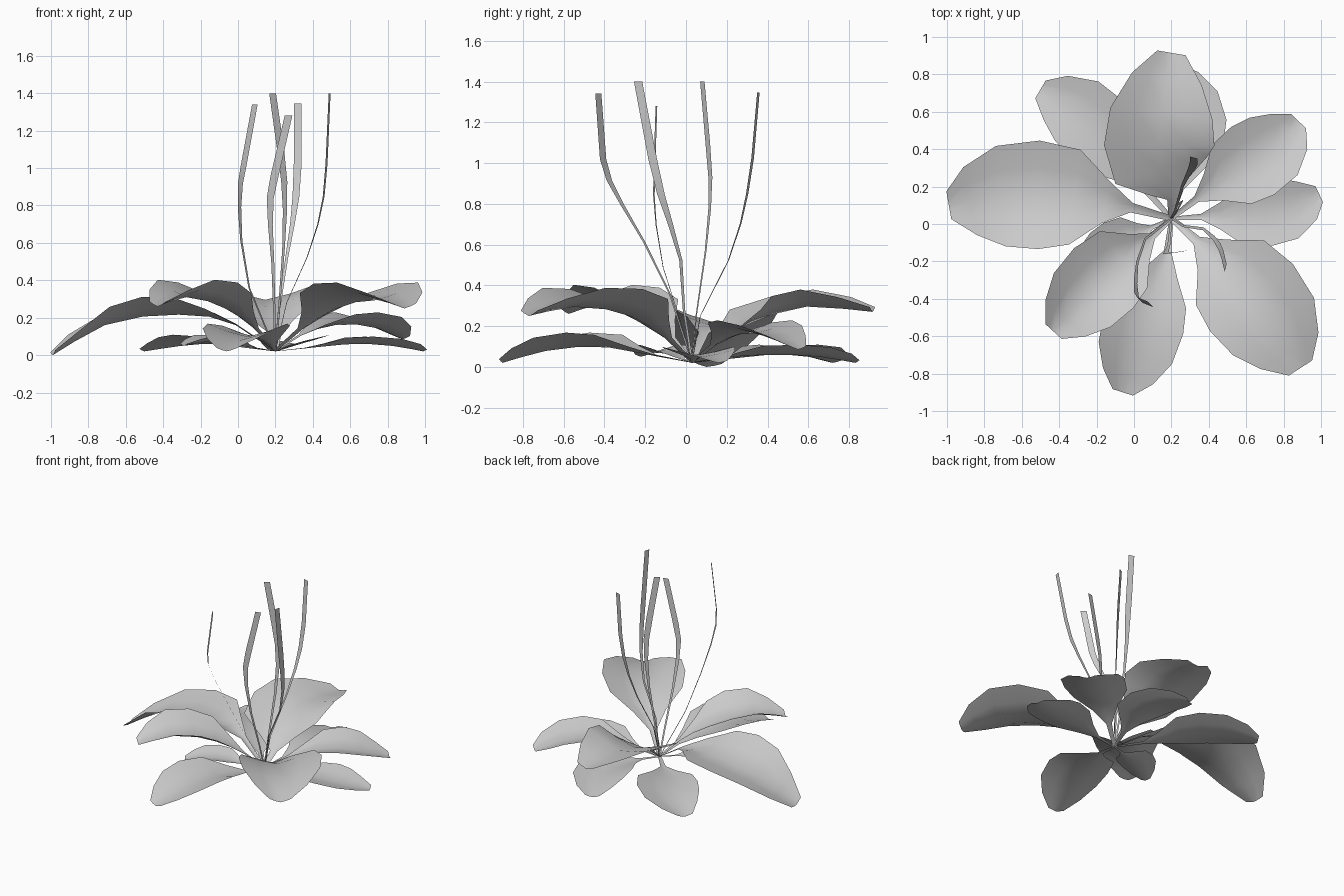
import bpy
from mathutils import Vector

if "Cube" in bpy.data.objects:
    bpy.data.objects.remove(bpy.data.objects["Cube"])

BASE = (0.2, 0.03, 0.02)


def sample(pts, t):
    """Catmull-Rom point at t (0..1) along a list of control points."""
    n = len(pts) - 1
    u = min(max(t, 0), 1) * n
    i = min(int(u), n - 1)
    f = u - i
    b, c = pts[i], pts[i + 1]
    a = pts[i - 1] if i > 0 else b * 2 - c
    d = pts[i + 2] if i + 2 <= n else c * 2 - b
    return 0.5 * (2 * b + (c - a) * f + (2 * a - 5 * b + 4 * c - d) * f * f
                  + (3 * b - a - 3 * c + d) * f ** 3)


def sheet(name, rows):
    """Smooth single-sided sheet through equal-length rows of points."""
    k = len(rows[0])
    verts = [p for r in rows for p in r]
    faces = [(i * k + j, i * k + j + 1, (i + 1) * k + j + 1, (i + 1) * k + j)
             for i in range(len(rows) - 1) for j in range(k - 1)]
    me = bpy.data.meshes.new(name)
    me.from_pydata(verts, [], faces)
    me.polygons.foreach_set("use_smooth", [True] * len(faces))
    ob = bpy.data.objects.new(name, me)
    bpy.context.collection.objects.link(ob)


# Position along the leaf, relative half width
LEAF = [(0, .05), (.2, .09), (.32, .4), (.45, .88), (.6, 1), (.76, .93), (.9, .64), (1, .26)]


def leaf(name, half, fold, *mid, roll=0):
    """Leaf with a narrow stem, broad blade and raised edges along a midline."""
    pts = [Vector(BASE)] + [Vector(p) for p in mid]
    rows = []
    for t, w in LEAF:
        p = sample(pts, t)
        d = sample(pts, t + .02) - sample(pts, t - .02)
        side = Vector((d.y, -d.x, 0)).normalized()      # right-hand side
        row = []
        for s in (1, .5, 0, -.5, -1):
            lift = w * (fold * abs(s) ** 1.3 - roll * s)
            q = p + side * s * w * half + Vector((0, 0, lift))
            row.append(Vector((q.x, q.y, max(q.z, 0))))
        rows.append(row)
    sheet(name, rows)


# Upper leaves
leaf("leaf_west", .29, .08, (-.07, .1, .185), (-.38, .15, .215), (-.7, .15, .165), (-.99, .1, 0), roll=.025)
leaf("leaf_north", .295, .09, (.2, .16, .12), (.14, .33, .22), (.145, .58, .295), (.2, .915, .27))
leaf("leaf_southeast", .285, .1, (.37, -.12, .16), (.55, -.3, .26), (.74, -.54, .295), (.89, -.77, .25))
leaf("leaf_southwest", .225, .1, (.07, -.09, .16), (-.09, -.22, .26), (-.27, -.4, .31), (-.43, -.575, .26))
leaf("leaf_northeast", .215, .065, (.37, .16, .12), (.56, .29, .165), (.74, .41, .145), (.88, .55, .085))

# Lower leaves, close to the ground
leaf("leaf_east", .18, .04, (.4, .04, .04), (.62, .05, .06), (.82, .08, .05), (.99, .16, .02))
leaf("leaf_south", .22, .07, (.17, -.19, .06), (.08, -.43, .1), (.01, -.68, .08), (-.06, -.9, .02))
leaf("leaf_northwest", .21, .05, (.03, .22, .04), (-.13, .43, .06), (-.3, .6, .05), (-.5, .72, .02))
leaf("leaf_low_north", .19, .05, (.26, .23, .05), (.31, .45, .06), (.28, .65, .05), (.2, .83, .02))
leaf("leaf_small", .13, .04, (.07, -.03, .04), (-.05, -.08, .06), (-.17, -.15, .07), (-.29, -.22, .05))

# Position along the stalk, half width
STALK = [(0, .006), (.2, .006), (.38, .008), (.52, .013), (.64, .019), (.78, .022), (1, .021)]


def stalk(name, across, *path):
    """Upright flat ribbon, thin below and wider at the top."""
    pts = [Vector(BASE)] + [Vector(p) for p in path]
    side = Vector((*across, 0)).normalized()
    sheet(name, [[sample(pts, t) - side * w, sample(pts, t) + side * w] for t, w in STALK])


# Flower stalks
stalk("stalk_front_left", (.7, -.7), (.06, -.08, .36), (.015, -.22, .64), (.01, -.36, .88),
      (.035, -.41, 1.04), (.09, -.43, 1.34))
stalk("stalk_right", (.25, 1), (.26, -.01, .28), (.38, -.03, .55), (.45, -.11, .8),
      (.475, -.17, 1.05), (.49, -.235, 1.4))
stalk("stalk_back", (1, -.3), (.22, .07, .25), (.265, .22, .55), (.305, .29, .8),
      (.32, .33, 1.05), (.32, .355, 1.345))
stalk("stalk_middle", (1, .6), (.22, .05, .25), (.245, .1, .6), (.25, .12, .88),
      (.225, .105, 1.12), (.185, .08, 1.4))
stalk("stalk_front", (1, .2), (.195, -.02, .2), (.185, -.12, .52), (.17, -.155, .8),
      (.2, -.155, .98), (.27, -.145, 1.28))
